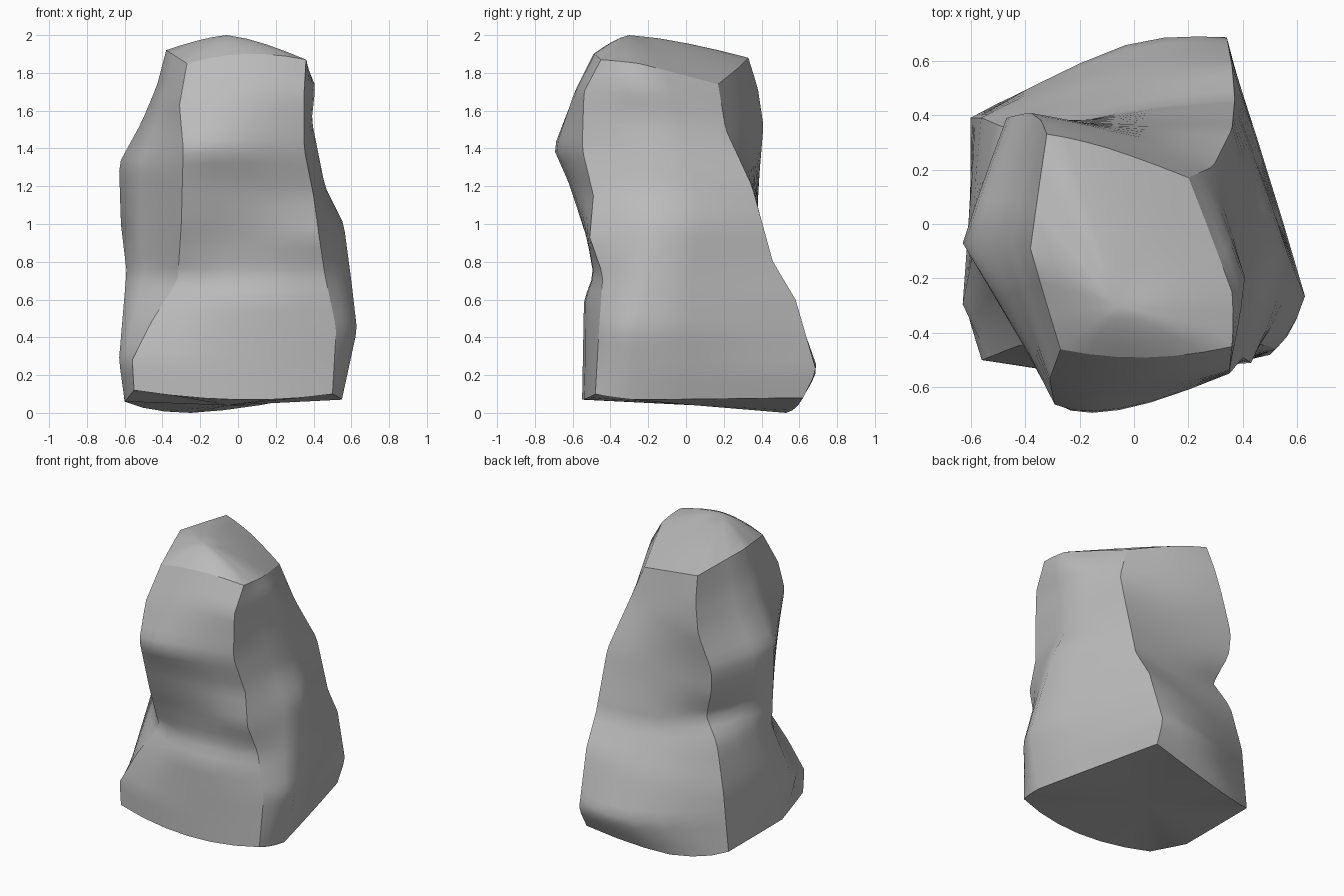
import bpy
import bmesh
from mathutils import Vector

old = bpy.data.objects.get("Cube")
if old:
    bpy.data.objects.remove(old, do_unlink=True)

LEVELS = 32      # rows of faces up each side
STEPS = 6        # columns of faces across each side
CAP_RINGS = 4    # rings between the crown rim and the summit


def ridge(*points):
    """An upright line on the stone, given as (height, x, y)."""
    return [Vector((x, y, z)) for z, x, y in points]


# The four corner ridges
front_left = ridge((.12, -.55, -.5), (.28, -.56, -.5), (.48, -.46, -.46), (.7, -.32, -.41),
                   (1, -.3, -.54), (1.4, -.29, -.67), (1.63, -.31, -.57), (1.85, -.27, -.46))
front_right = ridge((.1, .5, -.48), (.45, .52, -.46), (.73, .46, -.44), (.93, .43, -.51),
                    (1.15, .4, -.49), (1.4, .35, -.55), (1.7, .35, -.54), (1.87, .36, -.45))
back_right = ridge((.08, .33, .62), (.22, .34, .69), (.6, .36, .58), (.8, .37, .46),
                   (1.2, .36, .35), (1.5, .29, .21), (1.74, .2, .17))
back_left = ridge((.06, -.6, .39), (.47, -.56, .39), (.77, -.49, .36), (.92, -.38, .32),
                  (1.12, -.46, .38), (1.28, -.47, .39), (1.52, -.38, .41),
                  (1.72, -.34, .38), (1.88, -.32, .33))

# The swelling line down the middle of each side
front = ridge((.07, 0, -.55), (.6, .04, -.54), (.73, .05, -.49), (.9, .05, -.52),
              (1.2, 0, -.6), (1.4, -.06, -.69), (1.7, .02, -.59), (1.9, .04, -.49))
right = ridge((.07, .55, -.28), (.44, .63, -.27), (.7, .6, -.2), (1, .56, -.1),
              (1.2, .46, -.1), (1.55, .39, -.15), (1.73, .41, -.2), (1.85, .36, -.25))
back = ridge((0, -.25, .53), (.22, -.03, .66), (.5, -.05, .56), (.8, -.06, .41),
             (1.2, -.06, .37), (1.55, -.08, .34), (1.83, -.1, .28))
left = ridge((.06, -.6, -.2), (.28, -.63, -.3), (.75, -.59, -.1), (1, -.62, -.07),
             (1.32, -.63, -.07), (1.54, -.51, -.07), (1.73, -.43, -.08), (1.92, -.38, -.09))

# Each side: its first corner, middle line, second corner and roundness
sides = [(front_left, front, front_right, 1),
         (front_right, right, back_right, .2),
         (back_right, back, back_left, .8),
         (back_left, left, front_left, .05)]


def along(path, t):
    """Point on a ridge at a fraction of its own height."""
    z = path[0].z + t * (path[-1].z - path[0].z)
    for low, high in zip(path, path[1:]):
        if z <= high.z:
            return low.lerp(high, (z - low.z) / (high.z - low.z))
    return path[-1].copy()


def bow(a, mid, b, s, roundness):
    """Across one side through its middle, between a bent line and a curve."""
    curve = a * (1 - s) * (1 - 2 * s) + mid * 4 * s * (1 - s) + b * s * (2 * s - 1)
    bent = a.lerp(mid, 2 * s) if s < .5 else mid.lerp(b, 2 * s - 1)
    return bent.lerp(curve, roundness)


def section(t):
    """Closed ring of points around the stone."""
    ring = []
    for first, middle, second, roundness in sides:
        a, mid, b = (along(path, t) for path in (first, middle, second))
        ring += [bow(a, mid, b, k / STEPS, roundness) for k in range(STEPS)]
    return ring


def bridge(bm, lower, upper):
    count = len(lower)
    for i in range(count):
        j = (i + 1) % count
        bm.faces.new((lower[i], lower[j], upper[j], upper[i]))


def fan(bm, ring, tip):
    for i, vert in enumerate(ring):
        bm.faces.new((vert, ring[(i + 1) % len(ring)], tip))


def sharpen(bm, verts):
    for a, b in zip(verts, verts[1:]):
        bm.edges.get((a, b)).smooth = False


bm = bmesh.new()

# Sides
rings = [[bm.verts.new(p) for p in section(i / LEVELS)] for i in range(LEVELS + 1)]
for lower, upper in zip(rings, rings[1:]):
    bridge(bm, lower, upper)

# Domed crown rising to the summit
summit = Vector((-.06, -.3, 2))
rim = rings[-1]
previous = rim
for k in range(1, CAP_RINGS):
    s = 1 - k / CAP_RINGS
    inner = []
    for vert in rim:
        point = summit.lerp(vert.co, s)
        point.z = summit.z + (vert.co.z - summit.z) * s ** 1.4
        inner.append(bm.verts.new(point))
    bridge(bm, previous, inner)
    previous = inner
fan(bm, previous, bm.verts.new(summit))

# Underside
fan(bm, rings[0], bm.verts.new((-.05, .05, .04)))

# Crisp corner ridges, crown rim and foot
for c in range(len(sides)):
    sharpen(bm, [ring[c * STEPS] for ring in rings])
for ring in (rings[0], rim):
    sharpen(bm, ring + ring[:1])
bmesh.ops.recalc_face_normals(bm, faces=bm.faces)
for face in bm.faces:
    face.smooth = True

mesh = bpy.data.meshes.new("standing_rock")
bm.to_mesh(mesh)
bm.free()
rock = bpy.data.objects.new("standing_rock", mesh)
bpy.context.collection.objects.link(rock)

# Plain stone colour
stone = bpy.data.materials.new("grey_stone")
stone.use_nodes = True
grey = (.5, .5, .5, 1)
stone.diffuse_color = grey
stone.node_tree.nodes["Principled BSDF"].inputs["Base Color"].default_value = grey
mesh.materials.append(stone)
